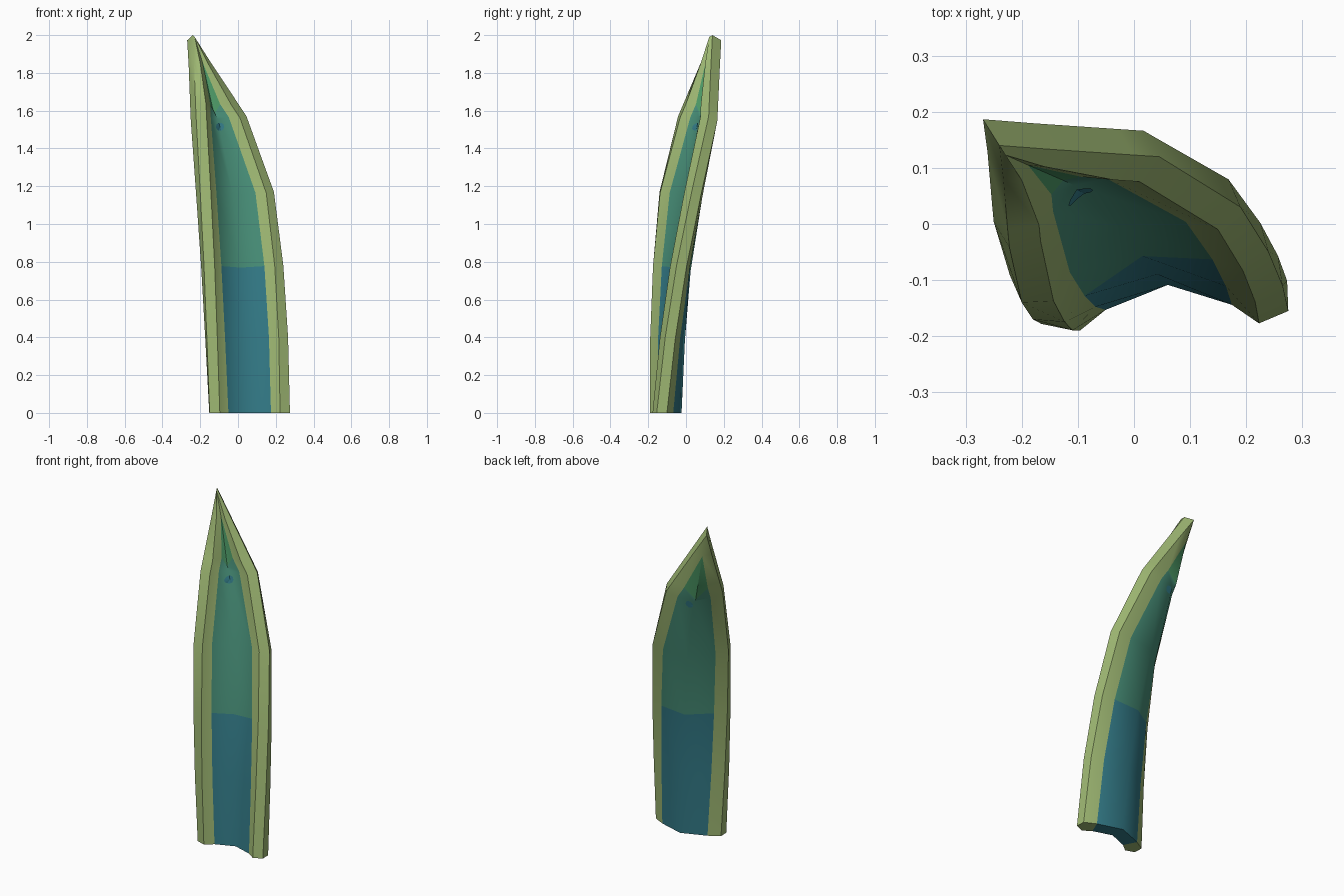
import bpy, bmesh, math
from mathutils import Vector
from mathutils.bvhtree import BVHTree

if "Cube" in bpy.data.objects:
    bpy.data.objects.remove(bpy.data.objects["Cube"])


def srgb(r, g, b):
    return tuple(c / 12.92 if c < 0.04 else ((c + 0.055) / 1.055) ** 2.4 for c in (r, g, b)) + (1,)


def material(name, *rgb):
    m = bpy.data.materials.new(name)
    m.diffuse_color = srgb(*rgb)
    m.use_nodes = True
    m.node_tree.nodes["Principled BSDF"].inputs["Base Color"].default_value = m.diffuse_color
    return m


RIM, BLUE, TEAL, GREEN = range(4)
mats = [material("rim green", 0.62, 0.72, 0.45), material("deep blue", 0.20, 0.48, 0.53),
        material("teal", 0.28, 0.56, 0.47), material("tip green", 0.30, 0.60, 0.40)]

# Stations up the leaf: z, right edge x y, left edge x y
stations = [
    (0.00, 0.275, -0.155, -0.150, -0.172),
    (0.40, 0.265, -0.110, -0.165, -0.178),
    (0.78, 0.240, -0.050, -0.180, -0.170),
    (1.17, 0.190, 0.030, -0.200, -0.140),
    (1.57, 0.045, 0.120, -0.222, -0.042),
    (1.64, -0.001, 0.123, -0.225, -0.012),
    (1.86, -0.147, 0.133, -0.233, 0.081),
    (2.00, -0.240, 0.140, -0.240, 0.140),
]
PAINT_TOP, V_LEVEL, BLUE_TOP = 1.86, 1.64, 0.78


def ring(z, rx, ry, lx, ly):
    """Cross-section: thick chamfered rims joined by a shallow channel."""
    R, L = Vector((rx, ry, 0)), Vector((lx, ly, 0))
    w = (R - L).length
    u = (R - L).normalized() if w > 0.01 else Vector((0.85, 0.53, 0)).normalized()
    n = Vector((-u.y, u.x, 0))
    s = min(1, w / 0.2)
    rb = 0.065 * s + 0.07 * s * (1 - s)
    front = -0.02 + 0.035 * s
    back = 0.055 + 0.035 * s
    # half profile: inset from the edge, depth towards the back
    half = [(0, 0.054), (0, 0), (0.053 * s, -0.02), (0.10 * s, front)]
    cf = front + 0.04 * min(1, max(0, w / 2 - 0.1 * s) / 0.11)
    cb = back + 0.05 * min(1, max(0, w / 2 - rb) / 0.145)

    def place(base, inset, depth, drop=0):
        p = base + u * inset + n * depth
        p.z = max(0, z - 0.25 * z * abs(depth) - drop)
        return p
    drop = 0.05 if z == V_LEVEL else 0
    mid = (R + L) / 2
    pts = [place(R, -a, d) for a, d in half]
    pts.append(place(mid, 0, cf, drop))
    pts += [place(L, a, d) for a, d in reversed(half)]
    pts += [place(L, rb, back), place(mid, 0, cb, drop), place(R, -rb, back)]
    return pts


# Leaf: skin the rings, painting the channel by height
bm = bmesh.new()
rings = [[bm.verts.new(p) for p in ring(*s)] for s in stations]
N = 12
for i in range(len(rings) - 1):
    a, b, z = rings[i], rings[i + 1], stations[i][0]
    for j in range(N):
        k = (j + 1) % N
        f = bm.faces.new((a[j], b[j], b[k], a[k]))
        f.smooth = True
        if j in (3, 4, 9, 10) and z < PAINT_TOP:
            f.material_index = BLUE if z < BLUE_TOP else TEAL if z < V_LEVEL else GREEN
# Bottom cap: rim ends and channel wall
for ids, m in (((0, 1, 2, 3, 11), RIM), ((5, 6, 7, 8, 9), RIM),
               ((3, 4, 10, 11), BLUE), ((4, 5, 9, 10), BLUE)):
    bm.faces.new([rings[0][i] for i in ids]).material_index = m
bmesh.ops.remove_doubles(bm, verts=bm.verts, dist=0.002)
bmesh.ops.dissolve_degenerate(bm, edges=bm.edges, dist=0.0005)
bmesh.ops.triangulate(bm, faces=[f for f in bm.faces if len(f.verts) > 4])
bmesh.ops.recalc_face_normals(bm, faces=bm.faces)
tree = BVHTree.FromBMesh(bm)


def add_object(name, bm, materials):
    me = bpy.data.meshes.new(name)
    bm.to_mesh(me)
    bm.free()
    for m in materials:
        me.materials.append(m)
    ob = bpy.data.objects.new(name, me)
    bpy.context.collection.objects.link(ob)
    return ob


leaf = add_object("leaf", bm, mats)
bpy.context.view_layer.objects.active = leaf
leaf.select_set(True)
bpy.ops.object.shade_smooth_by_angle(angle=math.radians(46))

# Small spots laid on the front and back of the channel
for name, side, cx, cz in (("front_spot", -1, -0.095, 1.515), ("back_spot", 1, -0.125, 1.50)):
    sb = bmesh.new()

    def project(x, z):
        hit = tree.ray_cast(Vector((x, side, z)), Vector((0, -side, 0)))[0]
        return sb.verts.new(hit + Vector((0, side * 0.004, 0)))
    centre = project(cx, cz)
    edge = [project(cx + 0.022 * math.cos(t * math.tau / 10), cz + 0.022 * math.sin(t * math.tau / 10))
            for t in range(10)]
    for t in range(10):
        tri = (centre, edge[t], edge[(t + 1) % 10])
        sb.faces.new(tri if side < 0 else tri[::-1])
    add_object(name, sb, [mats[BLUE]])
